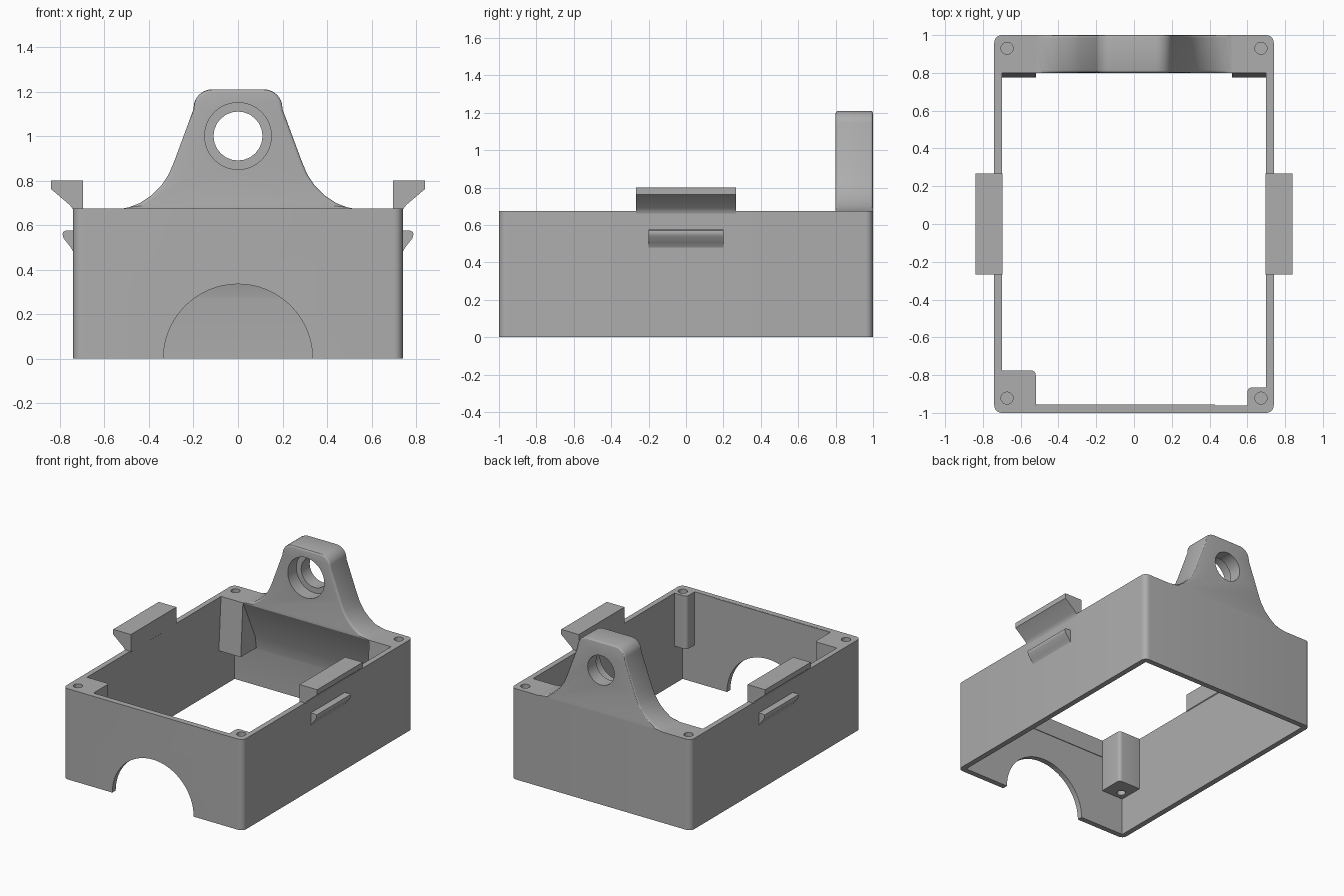
import bpy, bmesh, math
from mathutils import Vector

cube = bpy.data.objects.get("Cube")
if cube:
    bpy.data.objects.remove(cube, do_unlink=True)

grey = bpy.data.materials.new("plain grey")
grey.use_nodes = True
COLOUR = (0.42, 0.42, 0.42, 1)
grey.diffuse_color = COLOUR
grey.node_tree.nodes["Principled BSDF"].inputs["Base Color"].default_value = COLOUR


def prism(name, pts, axis, lo, hi, soften=0, above=0):
    """Extrude a 2D outline along an axis; optionally round its rim edges."""
    place = {"x": lambda a, b, t: (t, a, b),
             "y": lambda a, b, t: (a, t, b),
             "z": lambda a, b, t: (a, b, t)}[axis]
    bm = bmesh.new()
    face = bm.faces.new([bm.verts.new(place(a, b, lo)) for a, b in pts])
    out = bmesh.ops.extrude_face_region(bm, geom=[face])
    moved = [v for v in out["geom"] if isinstance(v, bmesh.types.BMVert)]
    bmesh.ops.translate(bm, verts=moved, vec=Vector(place(0, 0, hi - lo)))
    bmesh.ops.recalc_face_normals(bm, faces=bm.faces)
    if soften:
        rim = [e for e in bm.edges if min(v.co.z for v in e.verts) > above
               and abs(e.verts[0].co.y - e.verts[1].co.y) < 1e-5]
        bmesh.ops.bevel(bm, geom=rim, offset=soften, segments=3,
                        profile=0.5, affect="EDGES")
    mesh = bpy.data.meshes.new(name)
    bm.to_mesh(mesh)
    bm.free()
    mesh.materials.append(grey)
    obj = bpy.data.objects.new(name, mesh)
    bpy.context.collection.objects.link(obj)
    return obj


def arc(cx, cy, r, start, end, n):
    return [(cx + r * math.cos(math.radians(start + (end - start) * i / n)),
             cy + r * math.sin(math.radians(start + (end - start) * i / n)))
            for i in range(n + 1)]


def circle(cx, cy, r, n=32):
    return arc(cx, cy, r, 0, 360, n)[:-1]


def rounded(x0, x1, y0, y1, r):
    """Rectangle with rounded corners."""
    return (arc(x1 - r, y1 - r, r, 0, 90, 6) + arc(x0 + r, y1 - r, r, 90, 180, 6)
            + arc(x0 + r, y0 + r, r, 180, 270, 6) + arc(x1 - r, y0 + r, r, 270, 360, 6))


def combine(target, tool, operation):
    """Apply a boolean and drop the tool."""
    mod = target.modifiers.new("combine", "BOOLEAN")
    mod.operation, mod.solver, mod.object = operation, "EXACT", tool
    bpy.context.view_layer.objects.active = target
    bpy.ops.object.modifier_apply(modifier=mod.name)
    bpy.data.objects.remove(tool, do_unlink=True)


def cut(target, *args):
    combine(target, prism("cutter", *args), "DIFFERENCE")


def add(target, *args):
    combine(target, prism("addition", *args), "UNION")


W, TOP, POST = 0.74, 0.675, 0.28

# Open rectangular case with a half-round opening in the front wall
case = prism("case", rounded(-W, W, -1, 1, 0.04), "z", 0, TOP)
cut(case, [(-0.7, -0.96), (0.7, -0.96), (0.7, 0.96), (-0.7, 0.96)], "z", -0.1, 0.8)
cut(case, circle(0, 0, 0.335, 64), "y", -1.1, -0.9)

# Rear shelf with sloping underside, and screw posts in the corners
add(case, [(0.8, TOP), (0.98, TOP), (0.98, 0.27), (0.96, 0.27), (0.945, 0.37)],
    "x", -0.72, 0.72)
for lo, hi in ((-0.72, -0.52), (0.52, 0.72)):
    add(case, [(0.8, TOP), (0.775, POST), (0.98, POST), (0.98, TOP)], "x", lo, hi)
add(case, rounded(-0.72, -0.52, -0.98, -0.775, 0.025), "z", POST, TOP)
add(case, rounded(0.6, 0.72, -0.98, -0.865, 0.025), "z", POST, TOP)

# Blind screw holes
for x in (-0.672, 0.672):
    for y in (-0.922, 0.93):
        cut(case, circle(x, y, 0.032, 24), "z", 0.4, 0.8)
cut(case, circle(-0.64, -0.9, 0.03, 24), "z", 0.2, 0.34)

# Thin raised strip inside the front wall
strip = prism("front_wall_strip", [(-0.52, 0.545), (0.43, 0.545), (0.43, 0.674), (-0.52, 0.674)],
              "y", -0.961, -0.955)

# Flared hanging lug with a stepped bore
half = [(0.52, 0.674), (0.49, 0.68), (0.44, 0.699), (0.39, 0.733), (0.345, 0.777),
        (0.31, 0.83), (0.285, 0.89), (0.2, 1.12)] + arc(0.115, 1.125, 0.085, 15, 90, 8)
lug = prism("hanging_lug", half + [(-x, z) for x, z in reversed(half)],
            "y", 0.8, 1.0, 0.014, TOP)
cut(lug, circle(0, 1, 0.15, 48), "y", 0.7, 0.9)
cut(lug, circle(0, 1, 0.11, 24), "y", 0.7, 1.1)

# Side hooks on the rim and snap ribs below them
parts = [case, strip, lug]
hook = [(0.695, 0.8), (0.84, 0.8), (0.84, 0.762), (0.755, 0.69), (0.742, 0.672),
        (0.738, 0.65), (0.72, 0.65), (0.695, 0.672)]
rib = [(0.73, 0.575), (0.775, 0.575), (0.785, 0.57), (0.788, 0.558), (0.783, 0.54),
       (0.755, 0.505), (0.745, 0.49), (0.738, 0.475), (0.73, 0.475)]
for side, s in (("left", 1), ("right", -1)):
    parts.append(prism(side + "_hook", [(s * x, z) for x, z in hook], "y", -0.268, 0.268))
    parts.append(prism(side + "_snap_rib", [(s * x, z) for x, z in rib], "y", -0.2, 0.2))

# Smooth the rounded corners and keep the hard edges
bpy.ops.object.select_all(action="DESELECT")
for obj in parts:
    obj.select_set(True)
bpy.context.view_layer.objects.active = case
bpy.ops.object.shade_smooth_by_angle(angle=math.radians(30))
